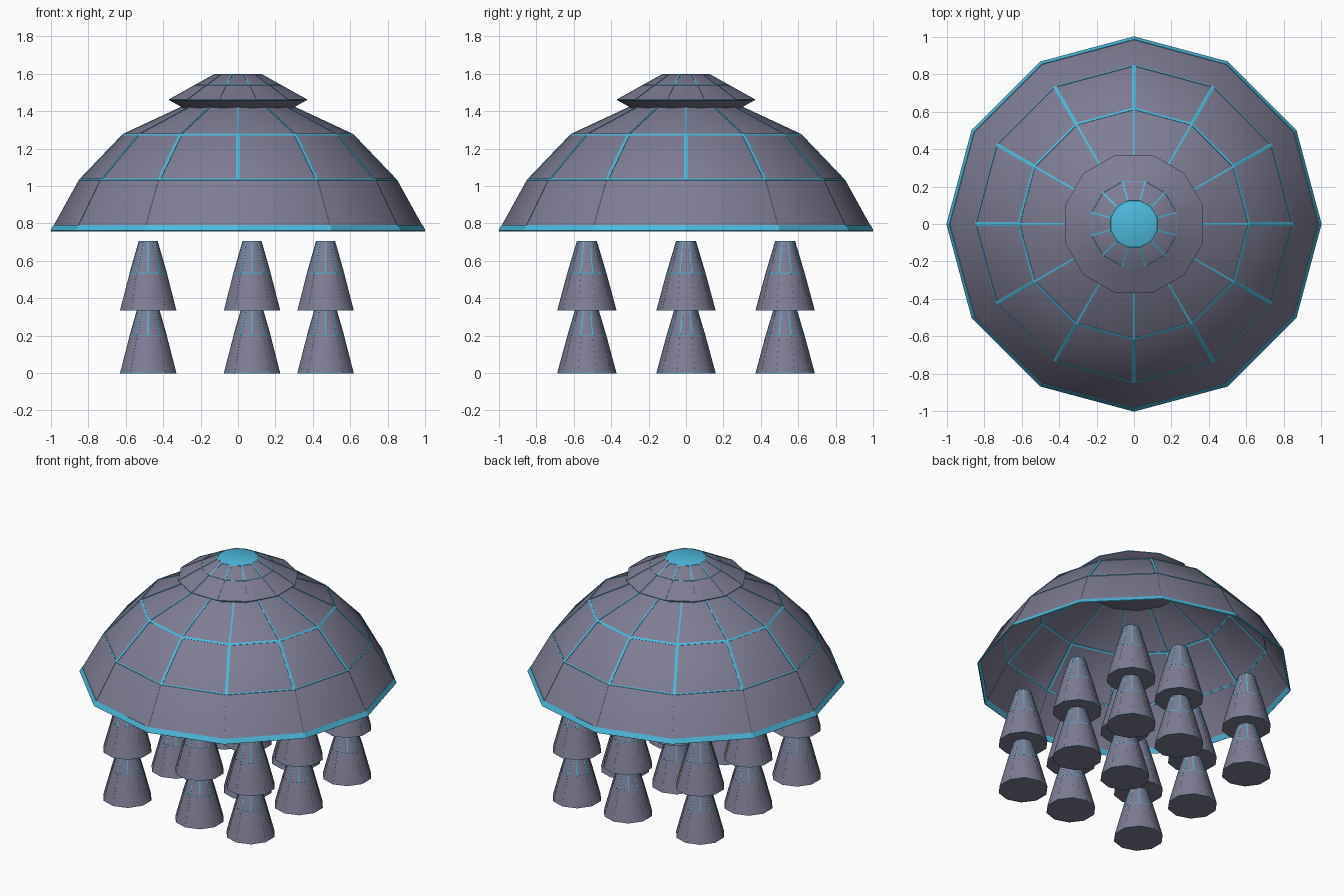
import bpy, bmesh, math

cube = bpy.data.objects.get("Cube")
if cube:
    bpy.data.objects.remove(cube, do_unlink=True)


def material(name, rgb):
    m = bpy.data.materials.new(name)
    m.use_nodes = True
    color = (*rgb, 1)
    m.diffuse_color = color
    m.node_tree.nodes["Principled BSDF"].inputs["Base Color"].default_value = color
    return m


GREY = material("purple grey skin", (0.21, 0.203, 0.295))
CYAN = material("cyan glow", (0.075, 0.49, 0.72))


def lathe(profile, sides, turn):
    """Open surface of revolution; returns the bmesh, its rings and its bands of faces."""
    bm = bmesh.new()
    angles = [turn + math.tau * i / sides for i in range(sides)]
    rings = [[bm.verts.new((r * math.cos(a), r * math.sin(a), z)) for a in angles]
             for r, z in profile]
    bands = []
    for low, high in zip(rings, rings[1:]):
        bands.append([bm.faces.new((low[i], low[(i + 1) % sides],
                                    high[(i + 1) % sides], high[i]))
                      for i in range(sides)])
    return bm, rings, bands


def to_mesh(bm, name, mats):
    mesh = bpy.data.meshes.new(name)
    bm.to_mesh(mesh)
    bm.free()
    for m in mats:
        mesh.materials.append(m)
    return mesh


def skin(name, profile, sides, turn, bottom=False, top=None):
    """Smooth body, optionally closed below and above."""
    bm, rings, bands = lathe(profile, sides, turn)
    for f in bm.faces:
        f.smooth = True
    if bottom:
        bm.faces.new(rings[0][::-1])
    if top is not None:
        bm.faces.new(rings[-1]).material_index = top
    mesh = to_mesh(bm, name, (GREY, CYAN))
    mesh.set_sharp_from_angle(angle=math.radians(50))
    return mesh


def line_net(name, profile, sides, turn, widths):
    """Borders of every panel, as thin strips."""
    bm, rings, bands = lathe(profile, sides, turn)
    panels = [f for band in bands for f in band]
    for band, width in zip(bands, widths):
        bmesh.ops.inset_individual(bm, faces=band, thickness=width, use_even_offset=True)
    bmesh.ops.delete(bm, geom=panels, context='FACES')
    return to_mesh(bm, name, (CYAN,))


def place(name, mesh, location=(0, 0, 0), plate=0):
    ob = bpy.data.objects.new(name, mesh)
    bpy.context.collection.objects.link(ob)
    ob.location = location
    if plate:
        mod = ob.modifiers.new("plate", 'SOLIDIFY')
        mod.thickness = plate
        mod.offset = 0
    return ob


# Bell: open twelve-sided dome with glowing seams and rim
bell = [(1.0, 0.76), (0.85, 1.03), (0.615, 1.275), (0.30, 1.422)]
place("bell", skin("bell", bell, 12, 0))
place("bell_seams", line_net("bell_seams", bell, 12, 0, (0.012, 0.009, 0.005)), plate=0.006)
rim, _, _ = lathe([(1.0, 0.76), (0.984, 0.789)], 12, 0)
place("bell_rim", to_mesh(rim, "bell_rim", (CYAN,)), plate=0.007)

# Crown: small faceted cap, half a facet out of step with the bell
turn = math.pi / 12
crown = [(0.30, 1.415), (0.383, 1.46), (0.238, 1.538), (0.128, 1.597)]
place("crown", skin("crown", crown, 12, turn, bottom=True, top=1))
place("crown_seams", line_net("crown_seams", crown[1:], 12, turn, (0.004, 0.004)), plate=0.005)

# Tentacles: three by three grid, each of two stacked cones
cone = [(0.158, 0.0), (0.104, 0.198), (0.052, 0.37)]
cone_skin = skin("tentacle", cone, 10, -math.pi / 2, bottom=True, top=0)
cone_lines = line_net("tentacle_seams", cone, 10, -math.pi / 2, (0.003, 0.003))
for x, side in ((-0.48, "right"), (0.075, "middle"), (0.468, "left")):
    for y, row in ((-0.53, "front"), (0, "centre"), (0.53, "back")):
        for z, level in ((0, "lower"), (0.335, "upper")):
            tag = f"{row}_{side}_{level}"
            place("tentacle_" + tag, cone_skin, (x, y, z))
            place("tentacle_seams_" + tag, cone_lines, (x, y, z), plate=0.003)
